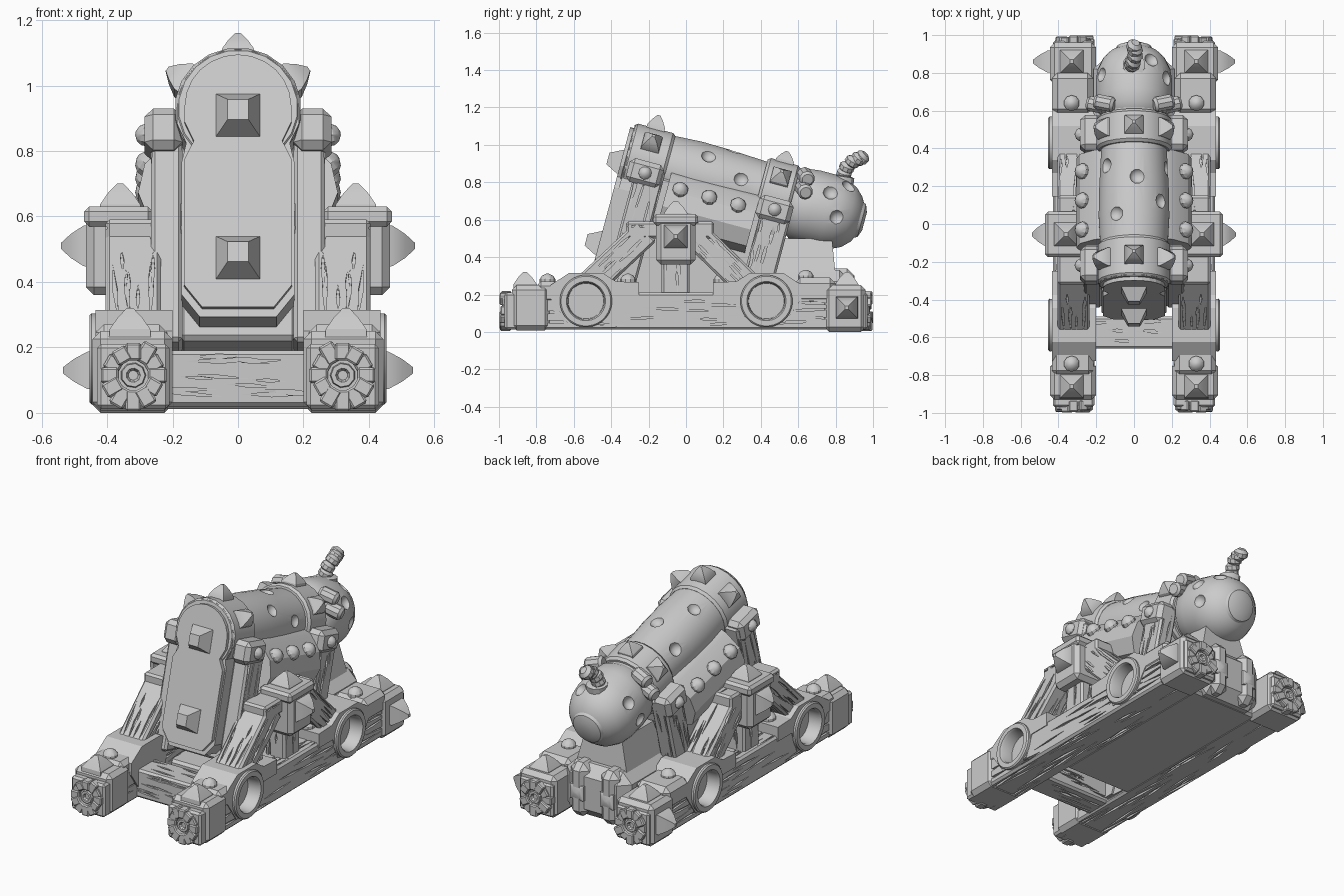
import bpy, bmesh, math, random
from mathutils import Matrix, Vector

random.seed(4)
cube = bpy.data.objects.get("Cube")
if cube:
    bpy.data.objects.remove(cube)

GREY = (0.6, 0.6, 0.6, 1)
mat = bpy.data.materials.new("stone_grey")
mat.use_nodes = True
mat.diffuse_color = GREY
mat.node_tree.nodes["Principled BSDF"].inputs["Base Color"].default_value = GREY

# Frame of the tilted gun: local y runs back along the bore
GUN = Matrix.Translation((0, -0.2, 0.9)) @ Matrix.Rotation(math.radians(-15), 4, 'X')
WORLD = Matrix.Identity(4)


def bake(ob):
    dg = bpy.context.evaluated_depsgraph_get()
    ob.data = bpy.data.meshes.new_from_object(ob.evaluated_get(dg))
    ob.modifiers.clear()


def finish(name, bm, mirror=False, cutter=None, angle=30):
    bmesh.ops.recalc_face_normals(bm, faces=bm.faces)
    me = bpy.data.meshes.new(name)
    bm.to_mesh(me)
    bm.free()
    me.materials.append(mat)
    ob = bpy.data.objects.new(name, me)
    bpy.context.collection.objects.link(ob)
    if cutter:
        tool = finish(name + "_cutter", cutter)
        tool.hide_render = True
        mod = ob.modifiers.new("carve", 'BOOLEAN')
        mod.operation, mod.solver, mod.object = 'DIFFERENCE', 'EXACT', tool
        mod.use_self = True
        bake(ob)
        bpy.data.objects.remove(tool)
    if mirror:
        ob.modifiers.new("mirror", 'MIRROR').use_mirror_merge = False
        bake(ob)
    ob.data.shade_smooth()
    ob.data.set_sharp_from_angle(angle=math.radians(angle))
    return ob


def box(bm, lo, hi, m=WORLD, bevel=0.015):
    lo, hi = Vector(lo), Vector(hi)
    part = bmesh.new()
    bmesh.ops.create_cube(part, size=1, matrix=Matrix.Translation((lo + hi) / 2) @ Matrix.Diagonal((*(hi - lo), 1)))
    if bevel:
        bmesh.ops.bevel(part, geom=part.edges[:], offset=bevel, segments=1, affect='EDGES')
    part.transform(m)
    tmp = bpy.data.meshes.new("tmp")
    part.to_mesh(tmp)
    part.free()
    bm.from_mesh(tmp)
    bpy.data.meshes.remove(tmp)


def lathe(bm, prof, m=WORLD, segs=24):
    rings = []
    for r, h in prof:
        turn = [(i + 0.5) * math.tau / segs for i in range(segs)]
        rings.append([bm.verts.new(m @ Vector((r * math.cos(a), r * math.sin(a), h))) for a in turn])
    for a, b in zip(rings, rings[1:]):
        for i in range(segs):
            j = (i + 1) % segs
            bm.faces.new((a[i], a[j], b[j], b[i]))
    bm.faces.new(rings[0])
    bm.faces.new(rings[-1])


def prism(bm, a, b):
    va, vb = [bm.verts.new(p) for p in a], [bm.verts.new(p) for p in b]
    n = len(va)
    bm.faces.new(va)
    bm.faces.new(vb)
    for i in range(n):
        bm.faces.new((va[i], va[(i + 1) % n], vb[(i + 1) % n], vb[i]))


def aim(p, d, m=WORLD):
    return m @ Matrix.Translation(p) @ Vector(d).to_track_quat('Z', 'Y').to_matrix().to_4x4()


def spike(bm, p, d, w=0.07, h=0.08, m=WORLD):
    lathe(bm, [(w * 1.3, -0.02), (w * 1.25, h * .2), (w * .75, h * .65), (w * .2, h)], aim(p, d, m), 4)


def stud(bm, p, d, r=0.035, m=WORLD):
    lathe(bm, [(r, -0.02), (r, r * .4), (r * .7, r * .85), (r * .2, r * 1.1)], aim(p, d, m), 10)


def beam(name, lo, hi, m=WORLD, grooves=24, mirror=True, cut=None):
    """Squared timber with split grain carved along its length."""
    bm, cut = bmesh.new(), cut or bmesh.new()
    box(bm, lo, hi, m, 0.012)
    size = Vector(hi) - Vector(lo)
    mid = (Vector(hi) + Vector(lo)) / 2
    long = max(range(3), key=lambda k: size[k])
    along = Vector([k == long for k in range(3)])
    turn = Vector((0, 0, 1)).rotation_difference(along).to_matrix().to_4x4()
    for _ in range(grooves):
        side = random.choice([k for k in range(3) if k != long])
        wide = 3 - long - side
        half = Vector((0, 0, 0))
        half[long], half[side] = random.uniform(.1, .28) * min(size[long], .8), 0.02
        half[wide] = random.uniform(.006, .012)
        c = mid.copy()
        c[side] += random.choice((-1, 1)) * size[side] / 2
        c[wide] += random.uniform(-.42, .42) * size[wide]
        c[long] += random.uniform(-.42, .42) * size[long]
        tilt = Matrix.Rotation(random.uniform(-.08, .08), 4, 'XYZ'[side])
        lathe(cut, [(.01, -1), (1, 0), (.01, 1)],
              m @ Matrix.Translation(c) @ tilt @ Matrix.Diagonal((*half, 1)) @ turn, 4)
    finish(name, bm, mirror, cut)


HUBS = ((-0.535, 1), (0.43, -1))


def hub_cutter():
    cut = bmesh.new()
    for y, _ in HUBS:
        lathe(cut, [(.12, 0), (.12, .2)], aim((.36, y, .165), (1, 0, 0)), 28)
    return cut


# Side rails, cross beam and floor
beam("rails", (.21, -.97, .012), (.43, .97, .21), grooves=90, cut=hub_cutter())
beam("cross_beam", (-.23, -.66, .02), (.23, -.49, .19), grooves=36, mirror=False)
bm = bmesh.new()
box(bm, (-.23, -.33, .012), (.23, .8, .12))
finish("floor", bm)

# Straps over the rails around each wheel socket
half = [(-.19, .18), (-.19, .25), (-.09, .315), (.09, .315), (.16, .27), (.285, .265), (.285, .18), (.15, .18), (.1, .05), (-.1, .05)]
bm = bmesh.new()
for y, s in HUBS:
    prism(bm, [(.2, y + s * a, z) for a, z in half], [(.435, y + s * a, z) for a, z in half])
finish("rail_straps", bm, True, hub_cutter())
bm = bmesh.new()
for y, s in HUBS:
    lathe(bm, [(.135, 0), (.14, .085), (.133, .092), (.105, .092), (.098, .08), (.095, .012), (.001, .012)],
          aim((.362, y, .165), (1, 0, 0)), 32)
finish("wheel_sockets", bm, True)

# Rail clamps, their spikes and rivets
bm = bmesh.new()
box(bm, (.2, -.93, .008), (.445, -.73, .25), bevel=.025)
box(bm, (.2, .74, 0), (.445, .96, .25), bevel=.025)
box(bm, (.215, .58, .15), (.435, .8, .29), bevel=.03)
box(bm, (.215, -.8, .15), (.435, -.66, .27), bevel=.025)
for y in (-.86, .86):
    spike(bm, (.33, y, .24), (0, 0, 1))
spike(bm, (.44, .86, .13), (1, 0, 0), .065, .095)
for y, z in ((-.74, .265), (-.31, .265), (.19, .265), (.64, .285)):
    stud(bm, (.33, y, z), (0, 0, 1), .042)
finish("rail_clamps", bm, True)

# Splintered log ends
bm = bmesh.new()
for end in (-1, 1):
    for i in range(12):
        spin = aim((.32, end * .955, .115), (0, end, 0)) @ Matrix.Rotation(i * math.tau / 12, 4, 'Z')
        box(bm, (.045, -.024, -.02), (random.uniform(.092, .112), .024, random.uniform(.025, .045)), spin, .006)
    lathe(bm, [(.042, 0), (.036, .03), (.022, .03), (.015, .015)], aim((.32, end * .955, .115), (0, end, 0)), 9)
finish("log_ends", bm, True)


# Triangular side frames
def strut(name, y0, z0, y1, z1):
    d = Vector((0, y1 - y0, z1 - z0))
    beam(name, (-.09, -.075, 0), (.08, .075, d.length),
         Matrix.Translation((.325, y0, z0)) @ Matrix.Rotation(-math.atan2(d.y, d.z), 4, 'X'), 36, cut=hub_cutter())


strut("front_struts", -.54, .23, -.21, .54)
strut("rear_struts", .35, .23, .03, .54)
beam("frame_heads", (.235, -.32, .5), (.405, .15, .59), grooves=22)
beam("centre_posts", (.27, -.13, .18), (.4, .02, .5), grooves=22)
bm = bmesh.new()
box(bm, (.27, -.16, .36), (.465, .05, .63), bevel=.025)
box(bm, (.26, -.175, .57), (.47, .065, .63))
spike(bm, (.36, -.055, .62), (0, 0, 1), .07, .08)
spike(bm, (.455, -.055, .51), (1, 0, 0), .07, .085)
finish("frame_caps", bm, True)

# Gun bed and the tilted posts holding the barrel
bm = bmesh.new()
box(bm, (-.18, 0, -.7), (.18, .75, -.05), GUN)
finish("gun_bed", bm)
beam("front_posts", (.17, -.06, -.72), (.265, .1, -.02), GUN, 34)
beam("rear_posts", (.16, .645, -.5), (.265, .81, -.02), GUN, 28)
bm = bmesh.new()
for y, z in ((-.1, -.12), (.62, -.13)):
    box(bm, (.17, y, z), (.285, y + .19, z + .13), GUN, .025)
    stud(bm, (.275, y + .095, z + .065), (1, 0, .2), .035, GUN)
finish("post_brackets", bm, True)

# Riveted belly plates
bm = bmesh.new()
side = [(.15, 0), (.21, -.03), (.285, -.11), (.305, -.2), (.27, -.29), (.15, -.34)]
ring = side + [(-x, z) for x, z in reversed(side)]
prism(bm, [GUN @ Vector((x, .13, z)) for x, z in ring], [GUN @ Vector((x, .62, z)) for x, z in ring])
finish("belly", bm)
bm = bmesh.new()
for y in (.2, .36, .52):
    stud(bm, (.268, y, -.095), (.75, 0, .6), .042, GUN)
finish("belly_rivets", bm, True)

# Barrel and bulging breech with dents
BORE = GUN @ Matrix.Rotation(math.radians(-90), 4, 'X')
bm, cut = bmesh.new(), bmesh.new()
lathe(bm, [(.17, -.1), (.18, .1), (.188, .25), (.185, .4), (.175, .6), (.175, .8), (.195, .83), (.203, .9), (.203, .99),
           (.193, 1.05), (.165, 1.11), (.125, 1.15), (.098, 1.165), (.09, 1.18), (.05, 1.195), (.001, 1.195)], BORE, 32)
for ang, u, r in ((5, .42, .2), (50, .3, .205), (-55, .5, .195), (75, .5, .2), (-30, .22, .205), (60, .98, .218),
                  (-60, 1.0, .218), (95, 1.05, .21), (-100, .96, .22), (30, 1.07, .2)):
    a = math.radians(ang)
    bmesh.ops.create_icosphere(cut, subdivisions=2, radius=.044,
                               matrix=GUN @ Matrix.Translation((r * math.sin(a), u, r * math.cos(a))))
finish("barrel", bm, cutter=cut)

# Spiked bands around the barrel
for name, u0, u1, r, h in (("muzzle_band", -.125, .1, .194, .075), ("rear_band", .61, .79, .2, .06)):
    bm = bmesh.new()
    lathe(bm, [(r - .06, u0), (r - .012, u0), (r, u0 + .015), (r, u1 - .015), (r - .012, u1), (r - .06, u1)], BORE, 20)
    for ang in (-55, 0, 55):
        d = Vector((math.sin(math.radians(ang)), 0, math.cos(math.radians(ang))))
        spike(bm, d * (r - .005) + Vector((0, (u0 + u1) / 2, 0)), d, .055, h, GUN)
    finish(name, bm)
bm = bmesh.new()
for x, y, z in ((.155, .64, .83), (.195, .63, .76)):
    lathe(bm, [(.03, -.055), (.042, -.04), (.042, .04), (.03, .055)], aim((x, y, z), (1, .2, -.3)), 10)
finish("band_bolts", bm, True)

# Face plate closing the muzzle, with two square spikes
bm = bmesh.new()
arc = [(math.cos(math.radians(d)), math.sin(math.radians(d))) for d in range(0, 181, 15)]
for w, foot, u0, u1, low in ((.163, .165, -.145, -.1, -.635), (.186, .172, -.12, .02, -.66)):
    right = [(w, -.05), (w - .028, -.11), (foot, -.17), (foot, low + .07), (foot - .055, low)]
    out = [(w * x, w * z) for x, z in arc] + [(-x, z) for x, z in right] + right[::-1]
    prism(bm, [GUN @ Vector((x, u0, z)) for x, z in out], [GUN @ Vector((x, u1, z)) for x, z in out])
for z in (-.03, -.48):
    lathe(bm, [(.095, 0), (.095, .005), (.045, .075)], aim((0, -.142, z), (0, -1, 0), GUN), 4)
finish("face_plate", bm, angle=12)

# Twisted fuse on the breech
bm = bmesh.new()
lathe(bm, [(.06, -.03), (.06, .02), (.04, .025)], aim((0, .84, .81), (0, .15, 1)), 12)
path = [(-.01, .845, .845), (-.005, .86, .88), (.005, .89, .91), (.005, .92, .925), (0, .94, .932)]
for i, p in enumerate(path):
    lathe(bm, [(.022, -.03), (.041, -.012), (.041, .012), (.022, .03)], aim(p, (.35, .2 + i * .15, .8)), 10)
finish("fuse", bm)

# Rear block and saddle under the breech
bm = bmesh.new()
box(bm, (-.215, .42, .015), (.215, .88, .33), bevel=.06)
prism(bm, [(x, y, .3) for x, y in ((-.17, .45), (.17, .45), (.17, .8), (-.17, .8))],
      [(x, y, .5) for x, y in ((-.12, .48), (.12, .48), (.12, .78), (-.12, .78))])
for x in (-.1, .1):
    box(bm, (x - .06, .6, .02), (x + .06, .9, .34), bevel=.04)
    spike(bm, (x, .89, .17), (0, 1, 0), .05, .02)
finish("rear_cradle", bm)
